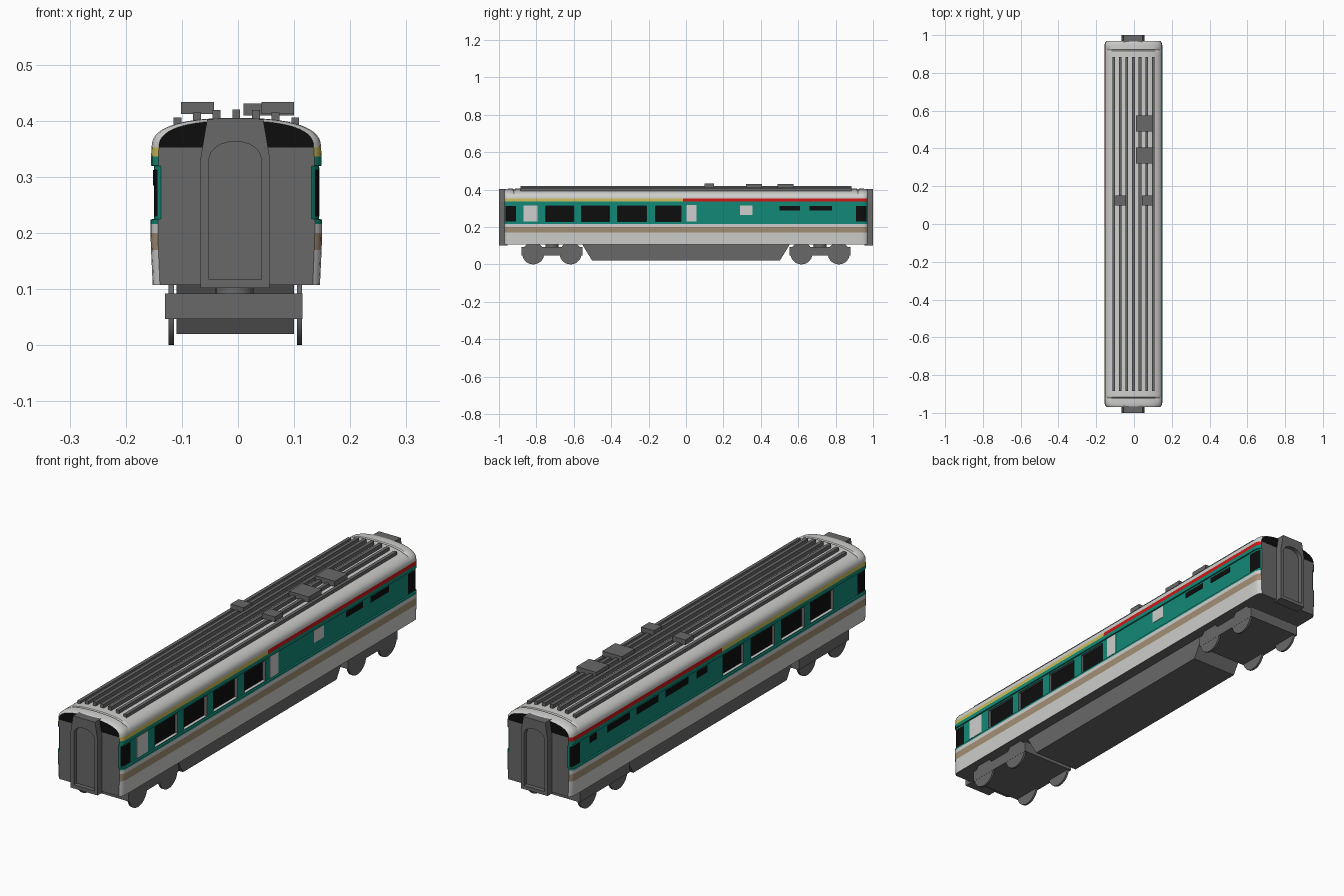
import bpy, bmesh, math

if "Cube" in bpy.data.objects:
    bpy.data.objects.remove(bpy.data.objects["Cube"])

CX = -0.003  # body centre line

# ---- materials ----
COLORS = [("light_grey", (0.62, 0.62, 0.61)), ("tan", (0.37, 0.28, 0.18)),
          ("teal", (0.006, 0.25, 0.185)), ("yellow", (0.60, 0.50, 0.10)),
          ("red", (0.62, 0.008, 0.008)), ("dark_grey", (0.14, 0.14, 0.14)),
          ("black", (0.004, 0.004, 0.004))]
MATS = []
for n, c in COLORS:
    m = bpy.data.materials.new(n)
    m.diffuse_color = (*c, 1)
    m.use_nodes = True
    m.node_tree.nodes["Principled BSDF"].inputs["Base Color"].default_value = m.diffuse_color
    MATS.append(m)
LIGHT, TAN, TEAL, YELLOW, RED, GREY, BLACK = range(7)


def finish(name, bm, mats, smooth=False):
    bmesh.ops.recalc_face_normals(bm, faces=bm.faces)
    me = bpy.data.meshes.new(name)
    bm.to_mesh(me)
    bm.free()
    ob = bpy.data.objects.new(name, me)
    bpy.context.collection.objects.link(ob)
    for k in mats:
        me.materials.append(MATS[k])
    if smooth:
        bpy.ops.object.select_all(action='DESELECT')
        ob.select_set(True)
        bpy.context.view_layer.objects.active = ob
        bpy.ops.object.shade_smooth_by_angle(angle=math.radians(35))
    return ob


def box(name, x0, x1, y0, y1, z0, z1, mat, bottom_y=0.0):
    """Box; bottom_y shortens the underside at both ends."""
    bm = bmesh.new()
    bmesh.ops.create_cube(bm, size=1)
    for v in bm.verts:
        low = v.co.z < 0
        v.co.x = x0 if v.co.x < 0 else x1
        v.co.y = y0 + bottom_y * low if v.co.y < 0 else y1 - bottom_y * low
        v.co.z = z0 if low else z1
    return finish(name, bm, [mat])


def cylinder(name, loc, r, depth, axis, mat, seg=28):
    bm = bmesh.new()
    bmesh.ops.create_cone(bm, cap_ends=True, segments=seg, radius1=r, radius2=r, depth=depth)
    for v in bm.verts:
        x, y, z = v.co
        v.co = (z, y, x) if axis == 'X' else (x, y, z)
        v.co.x += loc[0]
        v.co.y += loc[1]
        v.co.z += loc[2]
    return finish(name, bm, [mat], True)


# ---- coach body: half profile (half width, z, colour of band above) ----
STRIPE = -1
profile = [(0.149, 0.107, LIGHT), (0.152, 0.170, TAN), (0.153, 0.200, LIGHT),
           (0.153, 0.216, TEAL), (0.153, 0.224, TEAL), (0.147, 0.225, TEAL),
           (0.147, 0.229, TEAL), (0.147, 0.313, TEAL), (0.147, 0.319, TEAL),
           (0.152, 0.320, TEAL), (0.152, 0.336, STRIPE)]
WINDOW_ROW = 6
STEPS = 14
for i in range(STEPS + 1):
    t = math.pi / 2 * i / STEPS
    profile.append((0.151 * max(math.cos(t), 0) ** 0.8 if i < STEPS else 0.0,
                    0.352 + 0.053 * math.sin(t) ** 0.8, LIGHT))

WINDOWS = [(-0.75, -0.60), (-0.56, -0.41), (-0.366, -0.21), (-0.163, -0.027)]
# stations: (y, end inset, roof groove)
stations = [(y, 0, 0) for w in WINDOWS for y in w] + [(-0.015, 0, 0)]
for s in (-1, 1):
    stations += [(s * 0.97, 0.013, 0), (s * 0.965, 0.007, 0), (s * 0.957, 0.002, 0),
                 (s * 0.945, 0, 0), (s * 0.925, 0, 0), (s * 0.920, 0, 0.1),
                 (s * 0.915, 0, 0), (s * 0.908, 0, 0)]
stations.sort()

bm = bmesh.new()
N = len(profile)
L = 2 * N - 1
rings = []
for y, inset, groove in stations:
    pts = []
    for hw, z, _ in profile:
        f = max(z - 0.352, 0) / 0.053
        pts.append((hw * (1 - inset / 0.151), z - f * (0.4 * inset + 0.053 * groove)))
    ring = [bm.verts.new((CX + x, y, z)) for x, z in pts]
    ring += [bm.verts.new((CX - x, y, z)) for x, z in reversed(pts[:-1])]
    rings.append(ring)
panes = []
for a, b, (ya, _, _), (yb, _, _) in zip(rings, rings[1:], stations, stations[1:]):
    ym = (ya + yb) / 2
    for i in range(L):
        j = (i + 1) % L
        f = bm.faces.new((a[i], a[j], b[j], b[i]))
        row = min(i, L - 2 - i)
        mat = GREY if i == L - 1 else profile[row][2]
        if mat == STRIPE:
            mat = YELLOW if ym < -0.015 else RED
        if row == WINDOW_ROW and i != L - 1:
            if 0.908 < abs(ym) < 0.965:      # corner windows
                mat = BLACK
            elif (ya, yb) in WINDOWS:
                mat = BLACK
                panes.append(f)
        f.material_index = mat
# end walls, black above the cornice
for ring in (rings[0], rings[-1]):
    for i in range(N - 1):
        vs = [ring[i], ring[i + 1], ring[L - 2 - i], ring[L - 1 - i]]
        if i == N - 2:
            vs.pop(2)
        f = bm.faces.new(vs)
        f.material_index = BLACK if profile[i][1] > 0.345 else GREY
bmesh.ops.recalc_face_normals(bm, faces=bm.faces)
# sunk main windows with pale sills
rims = bmesh.ops.inset_individual(bm, faces=panes, thickness=0.0005, depth=-0.012)['faces']
for f in rims:
    f.normal_update()
    if f not in panes:
        f.material_index = LIGHT if f.normal.z > 0.5 else GREY
finish("coach_body", bm, range(7), True)

# ---- side panels and small vents: (side, y0, y1, z0, z1, colour) ----
PANELS = [(1, -0.87, -0.795, 0.230, 0.316, LIGHT), (1, 0.002, 0.056, 0.229, 0.317, LIGHT),
          (1, 0.290, 0.356, 0.264, 0.315, LIGHT),
          (1, 0.50, 0.61, 0.289, 0.312, BLACK), (1, 0.66, 0.78, 0.289, 0.312, BLACK),
          (-1, 0.80, 0.846, 0.285, 0.312, BLACK), (-1, 0.584, 0.728, 0.285, 0.312, BLACK),
          (-1, 0.395, 0.539, 0.285, 0.312, BLACK), (-1, 0.20, 0.349, 0.285, 0.312, BLACK),
          (-1, 0.075, 0.147, 0.285, 0.312, BLACK)]
for s, y0, y1, z0, z1, mat in PANELS:
    xs = sorted((CX + s * 0.144, CX + s * 0.1485))
    box("side_window" if mat == BLACK else "side_door_panel", *xs, y0, y1, z0, z1, mat)

# ---- roof ribs and equipment boxes ----
for k in range(-3, 4):
    top = (0.4205, 0.4195, 0.415, 0.406)[abs(k)]
    x = CX + 0.035 * k
    box("roof_rib", x - 0.007, x + 0.007, -0.885, 0.885, top - 0.025, top, GREY)
for y0, y1 in ((0.49, 0.574), (0.32, 0.405)):
    box("roof_unit_large", 0.01, 0.10, y0, y1, 0.409, 0.431, GREY)
for x0, x1 in ((-0.102, -0.043), (0.042, 0.10)):
    box("roof_unit_small", x0, x1, 0.098, 0.15, 0.412, 0.433, GREY)

# ---- gangway connections: tapered frame with a sunk arched door ----
ARC = 10
inner = [(-0.047, 0.117), (0.047, 0.117)]
outer = [(-0.0615, 0.102), (0.0615, 0.102), (0.0615, 0.335)]
inner.append((0.047, 0.325))
for i in range(ARC + 1):
    t = math.pi * (i + 0.5) / (ARC + 1)
    inner.append((0.047 * math.cos(t), 0.325 + 0.038 * math.sin(t) ** 0.8))
    outer.append((0.05 * (1 - 2 * i / ARC), 0.402))
inner.append((-0.047, 0.325))
outer.append((-0.0615, 0.335))
for s in (-1, 1):
    bm = bmesh.new()
    loops = [[bm.verts.new((-0.005 + x, s * y, z)) for x, z in pts]
             for pts, y in ((outer, 0.955), (outer, 1.0), (inner, 1.0), (inner, 0.982))]
    n = len(inner)
    for a, b in zip(loops, loops[1:]):
        for i in range(n):
            j = (i + 1) % n
            bm.faces.new((a[i], a[j], b[j], b[i]))
    bm.faces.new(loops[0])
    bm.faces.new(loops[-1])
    finish("gangway", bm, [GREY])

# ---- underframe and bogies ----
box("underfloor_equipment", -0.11, 0.10, -0.555, 0.555, 0.02, 0.108, GREY, bottom_y=0.053)
for s in (-1, 1):
    yc = s * 0.717
    box("bogie_frame", -0.13, 0.115, yc - 0.163, yc + 0.163, 0.047, 0.092, GREY)
    cylinder("bogie_pivot", (-0.006, yc, 0.099), 0.034, 0.022, 'Z', GREY)
    for dy in (-0.1, 0.1):
        for x in (-0.119, 0.110):
            cylinder("wheel", (x, yc + dy, 0.059), 0.059, 0.009, 'X', GREY)
